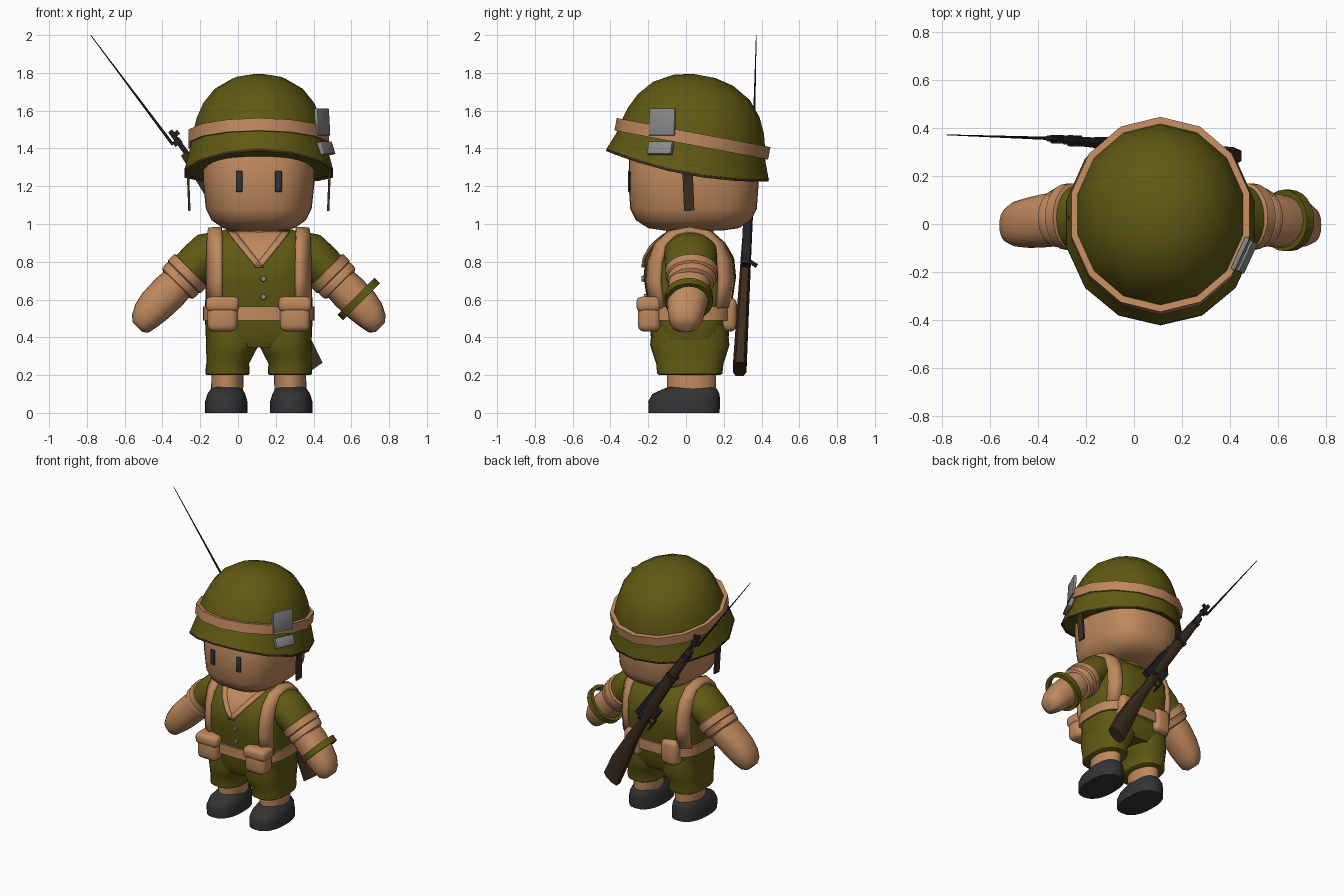
import bpy, bmesh, math
from mathutils import Matrix, Vector

if "Cube" in bpy.data.objects:
    bpy.data.objects.remove(bpy.data.objects["Cube"], do_unlink=True)

CX = 0.11  # body centre line


def material(name, r, g, b):
    m = bpy.data.materials.new(name)
    m.use_nodes = True
    m.diffuse_color = (r, g, b, 1)
    bsdf = next(n for n in m.node_tree.nodes if n.type == "BSDF_PRINCIPLED")
    bsdf.inputs["Base Color"].default_value = (r, g, b, 1)
    bsdf.inputs["Roughness"].default_value = 0.8
    return m


OLIVE = material("olive cloth", 0.115, 0.1, 0.006)
SKIN = material("tan skin", 0.52, 0.25, 0.11)
CHARCOAL = material("charcoal", 0.033, 0.033, 0.035)
WOOD = material("dark brown", 0.045, 0.025, 0.013)
METAL = material("gun metal", 0.014, 0.015, 0.018)
GREY = material("grey", 0.25, 0.25, 0.25)


def finish(name, bm, mat, smooth=True):
    bmesh.ops.recalc_face_normals(bm, faces=bm.faces)
    me = bpy.data.meshes.new(name)
    bm.to_mesh(me)
    bm.free()
    me.materials.append(mat)
    ob = bpy.data.objects.new(name, me)
    bpy.context.collection.objects.link(ob)
    if smooth:
        bpy.ops.object.select_all(action="DESELECT")
        ob.select_set(True)
        bpy.context.view_layer.objects.active = ob
        bpy.ops.object.shade_smooth_by_angle(angle=math.radians(42))
    return ob


def skin_rows(name, rows, mat, closed=True, caps=True):
    """Bridge rows of points with quads."""
    bm = bmesh.new()
    vs = [[bm.verts.new(p) for p in row] for row in rows]
    n = len(rows[0])
    for a, b in zip(vs, vs[1:]):
        for i in range(n if closed else n - 1):
            j = (i + 1) % n
            bm.faces.new((a[i], a[j], b[j], b[i]))
    if caps:
        bm.faces.new(vs[0])
        bm.faces.new(vs[-1])
    return finish(name, bm, mat)


def loft(name, rings, mat, power=2.0, segs=24, matrix=Matrix(), caps=True):
    """Superellipse rings: (height, cx, cy, half width, half depth, side dip)."""
    rows = []
    for h, cx, cy, hw, hd, *dip in rings:
        row = []
        for i in range(segs):
            t = -math.pi / 2 + math.tau * i / segs
            c, s = math.cos(t), math.sin(t)
            x = math.copysign(abs(c) ** (2 / power), c) * hw
            y = math.copysign(abs(s) ** (2 / power), s) * hd
            row.append(matrix @ Vector((cx + x, cy + y, h - (dip[0] if dip else 0) * c * c)))
        rows.append(row)
    return skin_rows(name, rows, mat, True, caps)


def hoop(name, lo, hi, cx, cy, hw, hd, thick, mat, **kw):
    i, o = (hw - thick, hd - thick), (hw, hd)
    rings = [(h, cx, cy, *r) for h, r in ((lo, i), (lo, o), (hi, o), (hi, i), (lo, i))]
    return loft(name, rings, mat, caps=False, **kw)


def box(name, loc, dims, mat, bevel=0.0, rot=(0, 0, 0), segs=3, matrix=None):
    bm = bmesh.new()
    bmesh.ops.create_cube(bm, size=1)
    bmesh.ops.scale(bm, vec=dims, verts=bm.verts)
    if bevel:
        bmesh.ops.bevel(bm, geom=bm.edges[:], offset=bevel, segments=segs, profile=0.5, affect="EDGES")
    ob = finish(name, bm, mat, bevel > 0)
    if matrix is not None:
        ob.matrix_world = matrix @ Matrix.Translation(loc)
    else:
        ob.location, ob.rotation_euler = loc, rot
    return ob


def rod(name, a, b, r1, r2, mat, segs=10):
    a, b = Vector(a), Vector(b)
    m = Matrix.Translation(a) @ (b - a).to_track_quat("Z", "Y").to_matrix().to_4x4()
    return loft(name, [(0, 0, 0, r1, r1), ((b - a).length, 0, 0, r2, r2)], mat, segs=segs, matrix=m)


# Torso: (height, half width, half depth)
TORSO = [(0.345, 0.26, 0.18), (0.39, 0.28, 0.205), (0.5, 0.285, 0.215), (0.62, 0.283, 0.23), (0.72, 0.283, 0.245),
         (0.82, 0.28, 0.235), (0.89, 0.275, 0.195), (0.94, 0.25, 0.14), (0.97, 0.18, 0.1), (0.985, 0.1, 0.07)]
loft("shirt", [(z, CX, 0.02, w, d) for z, w, d in TORSO], OLIVE, power=3, segs=36)


def chest(off, z, lift):
    """Point on the front of the torso."""
    for (z0, w0, d0), (z1, w1, d1) in zip(TORSO, TORSO[1:]):
        if z <= z1:
            break
    t = (z - z0) / (z1 - z0)
    w, d = w0 + (w1 - w0) * t, d0 + (d1 - d0) * t
    k = max(0, 1 - abs(off / w) ** 3) ** (1 / 3)
    return (CX + off, 0.02 - d * k - lift, z)


# Open collar with folded edges
zs = [0.77 + 0.0195 * i for i in range(11)]
half = lambda z: 0.002 + (z - 0.77) * 0.78
collar = skin_rows("open_collar", [[chest(half(z) * u / 4, z, 0.008) for u in range(-4, 5)] for z in zs],
                   SKIN, False, False)
collar.modifiers.new("thickness", "SOLIDIFY").thickness = 0.012
for side, label in ((-1, "right"), (1, "left")):
    rows = [[chest(side * (half(z) + k), z, 0.016) for k in (-0.028, 0.0, 0.012)] for z in zs]
    lapel = skin_rows(label + "_lapel", rows, SKIN, False, False)
    lapel.modifiers.new("thickness", "SOLIDIFY").thickness = 0.014
loft("neck", [(0.9, CX, 0.02, 0.13, 0.12), (1.02, CX, 0.02, 0.14, 0.13)], SKIN)
for z in (0.615, 0.71):
    p = Vector(chest(0.025, z, 0.0))
    rod("shirt_button", p + Vector((0, 0.01, 0)), p - Vector((0, 0.012, 0)), 0.018, 0.014, GREY, 8)
hoop("belt", 0.49, 0.562, CX, 0.02, 0.296, 0.236, 0.04, SKIN, power=3, segs=36)

# Legs, braces, pouches and arms, one of each per side
BRACE = [(-0.225, 0.56), (-0.25, 0.7), (-0.24, 0.8), (-0.2, 0.89), (-0.12, 0.95), (0, 0.967)]
BRACE += [(-y, z) for y, z in BRACE[-2::-1]]
for side, label in ((-1, "right"), (1, "left")):
    X = lambda off: CX + side * off
    loft(label + "_shorts_leg", [(0.2, X(0.165), 0.02, 0.108, 0.16), (0.207, X(0.165), 0.02, 0.117, 0.172),
         (0.23, X(0.165), 0.02, 0.117, 0.175), (0.26, X(0.165), 0.02, 0.113, 0.178), (0.31, X(0.152), 0.02, 0.126, 0.195),
         (0.36, X(0.14), 0.02, 0.14, 0.21), (0.46, X(0.14), 0.02, 0.135, 0.2)], OLIVE, power=2.5)
    loft(label + "_ankle", [(0.1, X(0.168), 0.03, 0.085, 0.13), (0.23, X(0.165), 0.03, 0.085, 0.13)], SKIN)
    loft(label + "_shoe", [(0, X(0.172), -0.01, 0.112, 0.188), (0.06, X(0.172), -0.01, 0.112, 0.19),
         (0.1, X(0.172), 0, 0.1, 0.178), (0.125, X(0.17), 0.02, 0.085, 0.145), (0.14, X(0.17), 0.03, 0.07, 0.115)],
         CHARCOAL, power=2.4)
    rows = [[(X(off), 0.02 + y * k, z - drop) for off, k, drop in
             ((0.195, 0.88, 0), (0.23, 0.79, 0), (0.265, 0.62, 0.005))] for y, z in BRACE]
    brace = skin_rows(label + "_brace", rows, SKIN, False, False)
    mod = brace.modifiers.new("thickness", "SOLIDIFY")
    mod.thickness, mod.offset = 0.036, 0
    box(label + "_front_pouch", (X(0.192), -0.195, 0.51), (0.16, 0.12, 0.16), SKIN, 0.035)
    box(label + "_front_pouch_flap", (X(0.192), -0.198, 0.575), (0.176, 0.13, 0.08), SKIN, 0.028)
    box(label + "_back_pouch", (X(0.15), 0.215, 0.52), (0.13, 0.11, 0.18), SKIN, 0.035)

    # Arm frame: x across the arm, z down the arm
    k = math.sqrt(0.5)
    arm = Matrix(((side * k, 0, side * k, X(0.405)), (0, 1, 0, 0), (k, 0, -k, 0.71), (0, 0, 0, 1)))
    loft(label + "_sleeve", [(-0.32, -0.04, 0.025, 0.08, 0.1), (-0.22, -0.01, 0.025, 0.118, 0.14),
         (-0.12, 0, 0.025, 0.112, 0.138), (-0.04, 0, 0.025, 0.108, 0.13)], OLIVE, matrix=arm)
    loft(label + "_sleeve_cuff", [(-0.07, 0, 0.03, 0.108, 0.128), (-0.062, 0, 0.03, 0.123, 0.14),
         (-0.015, 0, 0.03, 0.123, 0.138), (-0.008, 0, 0.03, 0.113, 0.125), (0, 0, 0.03, 0.118, 0.13),
         (0.035, 0, 0.025, 0.115, 0.122), (0.045, 0, 0.02, 0.1, 0.105)], SKIN, matrix=arm)
    loft(label + "_arm", [(0, 0, 0.02, 0.092, 0.11), (0.1, 0, 0.015, 0.1, 0.112), (0.2, 0, 0.005, 0.096, 0.105),
         (0.27, -0.003, 0, 0.084, 0.095), (0.325, -0.012, -0.005, 0.064, 0.075), (0.35, -0.015, -0.005, 0.035, 0.045)],
         SKIN, power=2.3, matrix=arm)
    if side > 0:
        hoop("arm_band", 0.143, 0.185, 0.012, 0.015, 0.138, 0.128, 0.024, OLIVE, matrix=arm)

# Head and eyes
loft("head", [(0.965, CX, 0.04, 0.12, 0.15), (0.978, CX, 0.04, 0.19, 0.24), (1.02, CX, 0.04, 0.25, 0.305),
     (1.08, CX, 0.04, 0.28, 0.335), (1.22, CX, 0.04, 0.295, 0.345), (1.4, CX, 0.04, 0.3, 0.34),
     (1.5, CX, 0.04, 0.24, 0.27)], SKIN, power=2.6, segs=36)
for side, label in ((-1, "right"), (1, "left")):
    box(label + "_eye", (CX + side * 0.104, -0.3, 1.225), (0.036, 0.009, 0.11), CHARCOAL, 0.004, (0, 0, side * 0.18), 2)
    box(label + "_chin_strap", (CX + side * 0.372, 0.012, 1.19), (0.012, 0.055, 0.24), WOOD, rot=(0.04, side * 0.04, 0))

# Helmet, tilted back
tilt = Matrix.Translation((CX, 0.03, 1.43)) @ Matrix.Rotation(math.radians(-10.7), 4, "X")
ring = lambda r, z, dip=0: (z, 0, 0, r * 0.92, r, dip)
loft("helmet", [ring(0.437, -0.115, 0.045), ring(0.402, -0.025, 0.01), ring(0.386, 0.05), ring(0.366, 0.12),
     ring(0.328, 0.2), ring(0.26, 0.28), ring(0.16, 0.337), ring(0.06, 0.36)], OLIVE, segs=14, matrix=tilt)
loft("helmet_lining", [ring(0.438, -0.113, 0.045), ring(0.437, -0.127, 0.045), ring(0.385, -0.06, 0.02),
     ring(0.33, -0.03)], WOOD, segs=14, matrix=tilt)
hoop("helmet_band", -0.012, 0.055, 0, 0, 0.381, 0.414, 0.035, SKIN, segs=14, matrix=tilt)
box("helmet_card", (0.446, -0.125, 1.54), (0.022, 0.15, 0.145), GREY, 0.006, (0, -0.06, -0.43), 2)
box("helmet_card_end", (0.466, -0.135, 1.4), (0.03, 0.14, 0.07), GREY, 0.006, (0, -0.35, -0.43), 2)

# Rifle frame: x from muzzle to butt, y toward the underside, z across
gun = Matrix(((0.57, -0.82, 0, -0.36), (-0.05, 0, 1, 0.357), (-0.82, -0.57, 0, 1.48), (0, 0, 0, 1)))
TOP = [(0.13, -0.015), (0.45, -0.025), (0.8, -0.022), (0.92, 0.005), (1.05, 0.0), (1.3, 0.005), (1.46, 0.03)]
LOW = [(0.13, 0.02), (0.45, 0.04), (0.8, 0.055), (0.92, 0.062), (1.05, 0.075), (1.3, 0.125), (1.46, 0.152)]
rows = []
for (s, v), (s2, v2) in zip(TOP, LOW):
    t = 0.016 + 0.014 * s
    rows.append([gun @ Vector(p) for p in ((s, v, -t * 0.6), (s, v, t * 0.6), (s, v * 0.7 + v2 * 0.3, t),
                (s2, v * 0.3 + v2 * 0.7, t), (s2, v2, t * 0.6), (s2, v2, -t * 0.6),
                (s2, v * 0.3 + v2 * 0.7, -t), (s, v * 0.7 + v2 * 0.3, -t))])
skin_rows("rifle_stock", rows, WOOD)
G = lambda *p: gun @ Vector(p)
rod("rifle_barrel", G(-0.01, -0.008, 0), G(0.6, -0.025, 0), 0.013, 0.016, METAL)
for name, loc, dims in (("front_sight", (0.02, -0.025, 0), (0.025, 0.035, 0.012)),
                        ("muzzle_collar", (0.06, -0.005, 0), (0.03, 0.045, 0.035)),
                        ("barrel_clip", (0.2, 0.002, 0), (0.03, 0.052, 0.046)),
                        ("stock_clip", (0.42, 0.006, 0), (0.03, 0.075, 0.054)),
                        ("rear_sight", (0.53, -0.045, 0), (0.06, 0.02, 0.025)),
                        ("receiver", (0.73, -0.025, 0), (0.28, 0.04, 0.044)),
                        ("magazine", (0.76, 0.065, 0), (0.09, 0.05, 0.034)),
                        ("trigger_guard", (0.86, 0.095, 0), (0.11, 0.01, 0.02)),
                        ("trigger", (0.86, 0.075, 0), (0.012, 0.04, 0.012))):
    box(name, loc, dims, METAL, matrix=gun)
rod("bolt_handle", G(0.82, -0.02, 0), G(0.85, 0.01, 0.06), 0.008, 0.012, METAL)
rod("bayonet_spike", (-0.345, 0.357, 1.42), (-0.78, 0.372, 2.0), 0.008, 0.002, METAL, 6)
